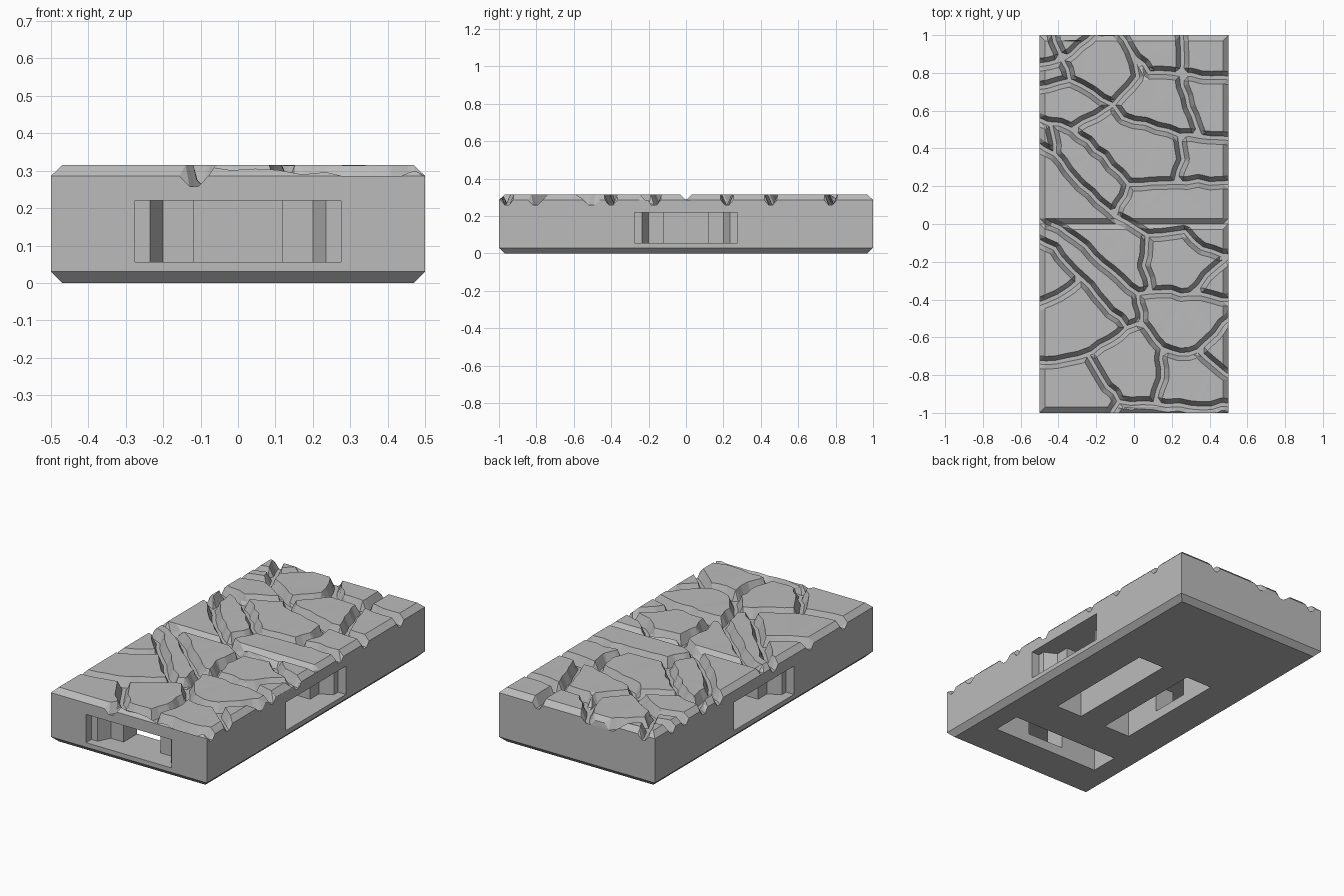
import bpy, bmesh, random
from mathutils import Vector, Matrix
from mathutils.geometry import delaunay_2d_cdt, intersect_point_line

random.seed(4)
cube = bpy.data.objects.get("Cube")
if cube:
    bpy.data.objects.remove(cube, do_unlink=True)

HALF_X, HALF_Y = 0.5, 1.0
TOP, RIM, FLOOR, SEAM = 0.315, 0.286, 0.258, 0.25
FLOOR_W, TOP_W, BEVEL = 0.01, 0.034, 0.03

stone = bpy.data.materials.new("stone grey")
stone.use_nodes = True
grey = (0.5, 0.5, 0.5, 1)
stone.diffuse_color = grey
stone.node_tree.nodes["Principled BSDF"].inputs["Base Color"].default_value = grey


def add_object(name, bm):
    bmesh.ops.recalc_face_normals(bm, faces=bm.faces)
    mesh = bpy.data.meshes.new(name)
    bm.to_mesh(mesh)
    bm.free()
    mesh.materials.append(stone)
    obj = bpy.data.objects.new(name, mesh)
    bpy.context.collection.objects.link(obj)
    return obj


def prism(name, outline, z0, z1, matrix=Matrix()):
    """Extrude a flat outline between two heights."""
    bm = bmesh.new()
    face = bm.faces.new([bm.verts.new((x, y, z0)) for x, y in outline])
    raised = bmesh.ops.extrude_face_region(bm, geom=[face])["geom"]
    bmesh.ops.translate(bm, vec=(0, 0, z1 - z0),
                        verts=[v for v in raised if isinstance(v, bmesh.types.BMVert)])
    bm.transform(matrix)
    return add_object(name, bm)


def rectangle(x, y0, y1):
    return [(-x, y0), (x, y0), (x, y1), (-x, y1)]


# Joints between the paving stones, as paths in hundredths of a unit
back_joints = [
    [(-52, 84), (-38, 87), (-20, 102)],
    [(-43, 102), (-38, 87), (-34, 76), (-11, 63), (2, 78), (-2, 92), (-9, 102)],
    [(-2, 92), (8, 80), (25, 79), (52, 77)],
    [(25, 102), (25, 79), (29, 62), (35, 47)],
    [(-52, 72), (-34, 76)],
    [(-52, 56), (-33, 50), (-20, 57), (-11, 63)],
    [(-11, 63), (-6, 56), (24, 47), (52, 45)],
    [(24, 47), (26, 34), (22, 22)],
    [(-33, 50), (-16, 36), (-3, 21), (22, 22), (52, 22)],
    [(-52, 43), (-42, 37), (-28, 20), (-10, 4), (-3, 21)],
    [(-42, 37), (-44, 52)],
]
front_joints = [
    [(-10, 4), (7, -6), (27, -4), (36, -13), (52, -17)],
    [(7, -6), (5, -22), (9, -36), (30, -37), (52, -15)],
    [(-44, 0), (-31, -8), (-12, -25), (2, -37), (9, -36)],
    [(2, -37), (4, -52), (-4, -55)],
    [(-52, -8), (-42, -13), (-28, -29), (-4, -55)],
    [(-52, -43), (-40, -38), (-28, -29)],
    [(-52, -73), (-36, -72), (-22, -68), (-4, -55)],
    [(-24, -70), (-17, -82), (-8, -94), (11, -95), (15, -82), (15, -66)],
    [(4, -52), (15, -66), (24, -69), (34, -67), (52, -49)],
    [(30, -37), (52, -40)],
    [(34, -67), (52, -82)],
    [(11, -95), (30, -97), (52, -96)],
    [(-13, -102), (-8, -94)],
]


def rough_path(points):
    """Break a joint into short, slightly ragged steps."""
    path = [Vector(points[0]) / 100]
    for a, b in zip(points, points[1:]):
        a, b = Vector(a) / 100, Vector(b) / 100
        steps = max(1, round((b - a).length / 0.06))
        side = (b - a).normalized().orthogonal()
        for i in range(1, steps):
            path.append(a.lerp(b, i / steps) + side * random.uniform(-0.009, 0.009))
        path.append(b)
    return path


segments = []
for joint in back_joints + front_joints:
    path = rough_path(joint)
    segments += list(zip(path, path[1:]))

# Plan of the paving: joint floors, stone rims, borders and the centre groove
points, edges = [], []


def plan_line(a, b):
    points.extend([Vector(a), Vector(b)])
    edges.append((len(points) - 2, len(points) - 1))


for a, b in segments:
    side = (b - a).normalized().orthogonal()
    plan_line(a, b)
    for width in (FLOOR_W, TOP_W):
        for sign in (-1, 1):
            plan_line(a + side * width * sign, b + side * width * sign)
for inset in (0, BEVEL):
    corners = rectangle(HALF_X - inset, inset - HALF_Y, HALF_Y - inset)
    for i in range(4):
        plan_line(corners[i - 1], corners[i])
for y in (-BEVEL, 0, BEVEL):
    plan_line((-HALF_X, y), (HALF_X, y))


def joint_distance(p):
    best = 1.0
    for a, b in segments:
        if (a - p).length < best + 0.15:
            near, t = intersect_point_line(p, a, b)
            near = a.lerp(b, min(1, max(0, t)))
            best = min(best, (near.xy - p).length)
    return best


def surface_height(p):
    rise = min(1, max(0, (joint_distance(p) - FLOOR_W) / (TOP_W - FLOOR_W)))
    rim = min(HALF_X - abs(p.x), HALF_Y - abs(p.y), abs(p.y))
    border = RIM + (TOP - RIM) * min(1, max(0, rim / BEVEL))
    return min(FLOOR + (TOP - FLOOR) * rise, border)


# Paving stones: triangulate the plan, raise it, and close it down to the body
plan = delaunay_2d_cdt(points, edges, [], 0, 0.0005)
bm = bmesh.new()
used = {}
for tri in plan[2]:
    middle = sum((plan[0][i] for i in tri), Vector((0, 0))) / len(tri)
    if abs(middle.x) < HALF_X and abs(middle.y) < HALF_Y:
        for i in tri:
            if i not in used:
                p = plan[0][i]
                used[i] = bm.verts.new((p.x, p.y, surface_height(p)))
        bm.faces.new([used[i] for i in tri])
rim_edges = [e for e in bm.edges if e.is_boundary]
skirt = bmesh.ops.extrude_edge_only(bm, edges=rim_edges)["geom"]
for v in skirt:
    if isinstance(v, bmesh.types.BMVert):
        v.co.z = SEAM
add_object("paving_stones", bm)

# Body with a chamfered foot
body = prism("tile_body", rectangle(HALF_X, -HALF_Y, HALF_Y), 0, SEAM)
bm = bmesh.new()
bm.from_mesh(body.data)
foot = [e for e in bm.edges if all(v.co.z < 0.01 for v in e.verts)]
bmesh.ops.bevel(bm, geom=foot, offset=0.03, segments=1, affect='EDGES')
bm.to_mesh(body.data)
bm.free()

# Clip sockets in each side, opening into channels cut from below
socket_half = [(0.275, -0.05), (0.275, 0.05), (0.235, 0.05), (0.2, 0.12), (0.118, 0.12), (0.118, 0.3)]
socket = socket_half + [(-x, y) for x, y in reversed(socket_half)]
for quarter in range(4):
    reach = HALF_X if quarter % 2 else HALF_Y
    turn = Matrix.Rotation(quarter * 1.5707963, 4, 'Z') @ Matrix.Translation((0, -reach, 0))
    for outline, z0, z1 in ((socket, 0.056, 0.22), (rectangle(0.35, 0.245, 0.415), -0.1, 0.225)):
        cutter = prism("socket_cutter", outline, z0, z1, turn)
        cutter.hide_render = True
        cut = body.modifiers.new("socket", 'BOOLEAN')
        cut.object, cut.solver = cutter, 'EXACT'
        bpy.context.view_layer.objects.active = body
        bpy.ops.object.modifier_apply(modifier=cut.name)
        bpy.data.objects.remove(cutter, do_unlink=True)
